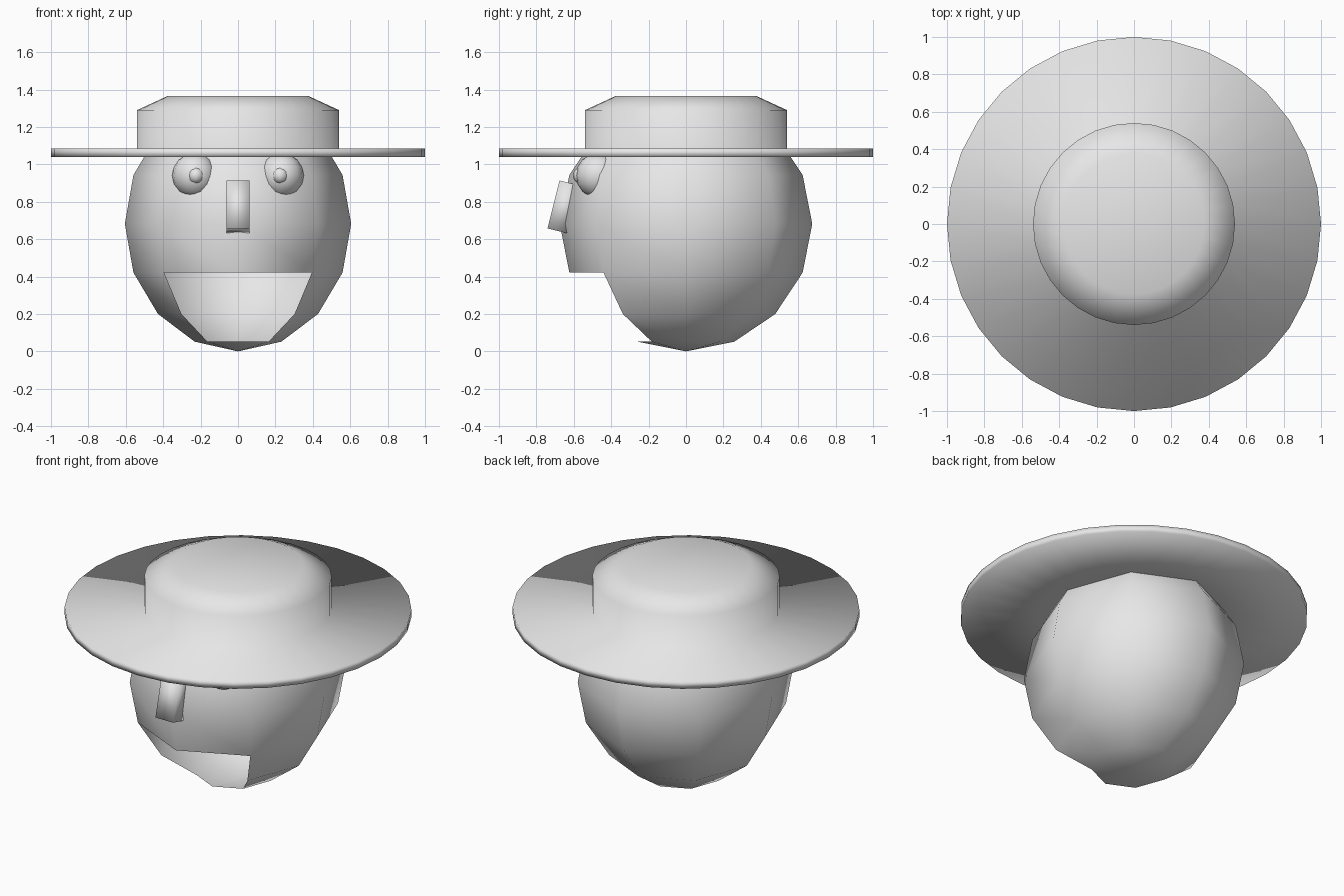
import bpy, bmesh, math
from mathutils import Matrix

if "Cube" in bpy.data.objects:
    bpy.data.objects.remove(bpy.data.objects["Cube"], do_unlink=True)

grey = bpy.data.materials.new("plain_grey")
grey.use_nodes = True
grey.diffuse_color = (0.8, 0.8, 0.8, 1)
grey.node_tree.nodes["Principled BSDF"].inputs["Base Color"].default_value = grey.diffuse_color


def finish(name, bm):
    """Turn a bmesh into a fully smooth-shaded object."""
    for face in bm.faces:
        face.smooth = True
    mesh = bpy.data.meshes.new(name)
    bm.to_mesh(mesh)
    bm.free()
    mesh.materials.append(grey)
    obj = bpy.data.objects.new(name, mesh)
    bpy.context.collection.objects.link(obj)
    return obj


def ball(centre, radii, segments, rings):
    bm = bmesh.new()
    bmesh.ops.create_uvsphere(bm, u_segments=segments, v_segments=rings, radius=1)
    bm.transform(Matrix.Translation(centre) @ Matrix.Diagonal((*radii, 1)))
    return bm


# Head: coarse ball with the mouth left open at the lower front
HEAD = (0.605, 0.675, 0.682)
head = ball((0, 0, HEAD[2]), HEAD, 8, 8)
mouth = []
for face in head.faces:
    c = face.calc_center_median()
    if 0.06 < c.z < 0.41 and c.y < -abs(c.x):
        mouth.append(face)
bmesh.ops.delete(head, geom=mouth, context='FACES')
finish("head", head)

# Hat: turned profile from the underside of the brim to the crown
profile = [(0.54, 1.04), (1, 1.04), (1, 1.085), (0.54, 1.085), (0.54, 1.29), (0.375, 1.366)]
SIDES = 32
hat = bmesh.new()
loops = [[hat.verts.new((r * math.cos(math.tau * i / SIDES), r * math.sin(math.tau * i / SIDES), z))
          for i in range(SIDES)] for r, z in profile]
for low, high in zip(loops, loops[1:]):
    for i in range(SIDES):
        j = (i + 1) % SIDES
        hat.faces.new((low[i], low[j], high[j], high[i]))
hat.faces.new(loops[0][::-1])
hat.faces.new(loops[-1])
finish("hat", hat)

# Nose: leaning block
nose = bmesh.new()
bmesh.ops.create_cube(nose, size=1)
nose.transform(Matrix.Translation((0, -0.645, 0.77))
               @ Matrix.Rotation(math.radians(-14), 4, 'X')
               @ Matrix.Diagonal((0.125, 0.13, 0.264, 1)))
finish("nose", nose)

# Eyes and pupils
for side, x in (("left", 1), ("right", -1)):
    finish(side + "_eye", ball((0.232 * x, -0.47, 0.94), (0.12, 0.12, 0.12), 16, 8))
    finish(side + "_pupil", ball((0.225 * x, -0.56, 0.94), (0.045, 0.045, 0.045), 8, 6))
